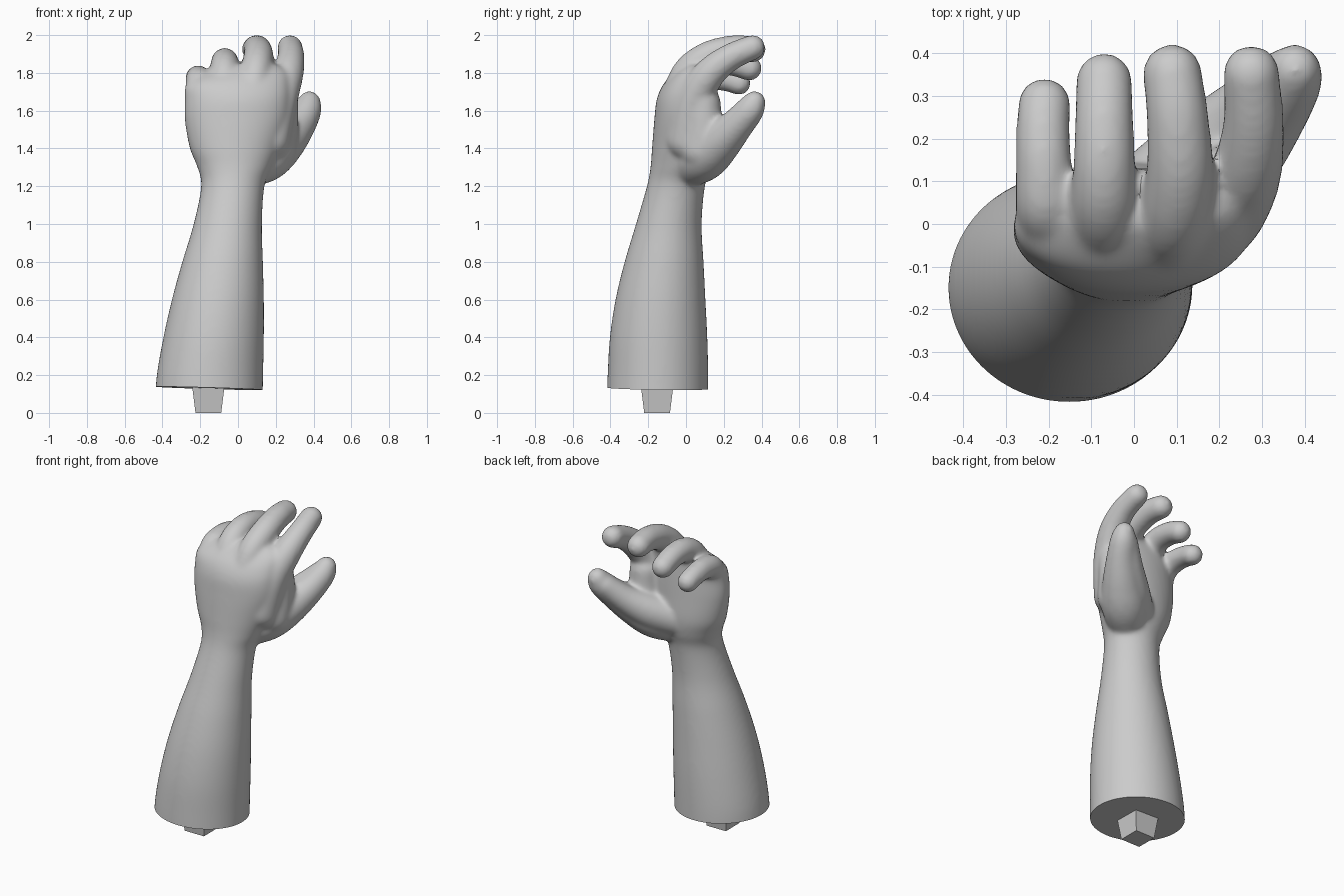
import bpy
import bmesh
from math import cos, sin, tau
from mathutils import Vector, Matrix

if "Cube" in bpy.data.objects:
    bpy.data.objects.remove(bpy.data.objects["Cube"])

grey = bpy.data.materials.new("plain grey")
grey.use_nodes = True
colour = (0.6, 0.6, 0.6, 1)
grey.diffuse_color = colour
grey.node_tree.nodes["Principled BSDF"].inputs["Base Color"].default_value = colour


def add_object(name, bm):
    mesh = bpy.data.meshes.new(name)
    bm.to_mesh(mesh)
    bm.free()
    mesh.materials.append(grey)
    obj = bpy.data.objects.new(name, mesh)
    bpy.context.collection.objects.link(obj)
    return obj


def smooth_path(points, steps):
    """Catmull-Rom curve through points of any dimension."""
    pts = [Vector(p) for p in points]
    pts = [pts[0]] + pts + [pts[-1]]
    path = []
    for a, b, c, d in zip(pts, pts[1:], pts[2:], pts[3:]):
        for s in range(steps):
            t = s / steps
            path.append((2 * b + (c - a) * t + (2 * a - 5 * b + 4 * c - d) * t * t
                         + (3 * b - a - 3 * c + d) * t ** 3) / 2)
    return path + [pts[-1]]


def loft(bm, sections, sides=64):
    """Stack of ellipses given as (z, x min, x max, y min, y max)."""
    rings = []
    for z, x0, x1, y0, y1 in smooth_path(sections, 6):
        rings.append([bm.verts.new(((x0 + x1 + (x1 - x0) * cos(tau * i / sides)) / 2,
                                    (y0 + y1 + (y1 - y0) * sin(tau * i / sides)) / 2, z))
                      for i in range(sides)])
    for a, b in zip(rings, rings[1:]):
        for i in range(sides):
            j = (i + 1) % sides
            bm.faces.new((a[i], a[j], b[j], b[i]))
    bm.faces.new(rings[0][::-1])
    bm.faces.new(rings[-1])


def digit(bm, points):
    """Rounded finger through (x, y, z, radius) points."""
    for q in smooth_path(points, 10):
        bmesh.ops.create_icosphere(bm, subdivisions=3, radius=q[3],
                                   matrix=Matrix.Translation(q.xyz))


# Forearm, wrist and palm
bm = bmesh.new()
loft(bm, [
    (0.04, -0.44, 0.13, -0.42, 0.118),
    (0.2, -0.43, 0.133, -0.415, 0.118),
    (0.4, -0.395, 0.137, -0.403, 0.113),
    (0.6, -0.35, 0.137, -0.373, 0.103),
    (0.8, -0.295, 0.132, -0.325, 0.093),
    (1.0, -0.235, 0.127, -0.265, 0.083),
    (1.2, -0.195, 0.14, -0.207, 0.1),
    (1.3, -0.215, 0.18, -0.188, 0.13),
    (1.4, -0.255, 0.22, -0.18, 0.145),
    (1.55, -0.282, 0.265, -0.168, 0.14),
    (1.66, -0.282, 0.275, -0.155, 0.135),
    (1.74, -0.275, 0.27, -0.12, 0.13),
    (1.8, -0.19, 0.26, -0.065, 0.13),
    (1.84, -0.08, 0.22, -0.015, 0.12),
])

# Fingers, little finger first
digit(bm, [(-0.2, -0.02, 1.6, 0.07), (-0.206, 0.03, 1.74, 0.072),
           (-0.211, 0.13, 1.773, 0.067), (-0.213, 0.22, 1.765, 0.064),
           (-0.21, 0.28, 1.745, 0.063)])
digit(bm, [(-0.07, -0.06, 1.64, 0.08), (-0.07, 0.03, 1.795, 0.08),
           (-0.07, 0.13, 1.855, 0.074), (-0.07, 0.24, 1.855, 0.07),
           (-0.07, 0.335, 1.825, 0.067)])
digit(bm, [(0.07, -0.06, 1.66, 0.08), (0.095, 0.01, 1.805, 0.082),
           (0.108, 0.12, 1.888, 0.08), (0.102, 0.25, 1.926, 0.074),
           (0.09, 0.353, 1.925, 0.07)])
digit(bm, [(0.16, 0.01, 1.45, 0.12), (0.215, 0.04, 1.65, 0.1),
           (0.262, 0.12, 1.79, 0.085), (0.28, 0.23, 1.88, 0.073),
           (0.275, 0.353, 1.935, 0.067)])

# Thumb and the muscle along its palm side
digit(bm, [(0.05, 0.0, 1.3, 0.11), (0.15, 0.09, 1.36, 0.135),
           (0.24, 0.175, 1.43, 0.115), (0.32, 0.265, 1.52, 0.09),
           (0.365, 0.335, 1.6, 0.077), (0.378, 0.362, 1.645, 0.06)])
digit(bm, [(0.05, 0.07, 1.37, 0.11), (0.15, 0.16, 1.42, 0.105),
           (0.25, 0.255, 1.5, 0.083), (0.34, 0.34, 1.6, 0.066)])

# Web between thumb and index finger
digit(bm, [(0.19, 0.08, 1.4, 0.12), (0.22, 0.095, 1.52, 0.1),
           (0.225, 0.09, 1.64, 0.095)])
source = add_object("hand_source", bm)

# Fuse the parts into one soft skin
remesh = source.modifiers.new("fuse", "REMESH")
remesh.mode = "VOXEL"
remesh.voxel_size = 0.012
soften = source.modifiers.new("soften", "SMOOTH")
soften.factor = 0.5
soften.iterations = 14
fused = source.evaluated_get(bpy.context.evaluated_depsgraph_get())
bm = bmesh.new()
bm.from_mesh(fused.to_mesh())
bpy.data.objects.remove(source)

# Cut the arm end flat
bmesh.ops.bisect_plane(bm, geom=bm.verts[:] + bm.edges[:] + bm.faces[:],
                       plane_co=(-0.15, -0.15, 0.13), plane_no=(0.03, 0.015, 1),
                       clear_inner=True)
rim = [e for e in bm.edges if e.is_boundary]
bmesh.ops.holes_fill(bm, edges=rim, sides=0)
arm = add_object("arm_and_hand", bm)

bpy.context.view_layer.objects.active = arm
arm.select_set(True)
bpy.ops.object.shade_smooth_by_angle(angle=0.7)
arm.select_set(False)

# Tapered square peg under the arm
bm = bmesh.new()
bmesh.ops.create_cube(bm, size=1)
for v in bm.verts:
    half = 0.087 if v.co.z > 0 else 0.068
    v.co = Vector((-0.157 + half * (1 if v.co.x > 0 else -1),
                   -0.153 + half * (1 if v.co.y > 0 else -1),
                   0.15 if v.co.z > 0 else 0))
add_object("mounting_peg", bm)
